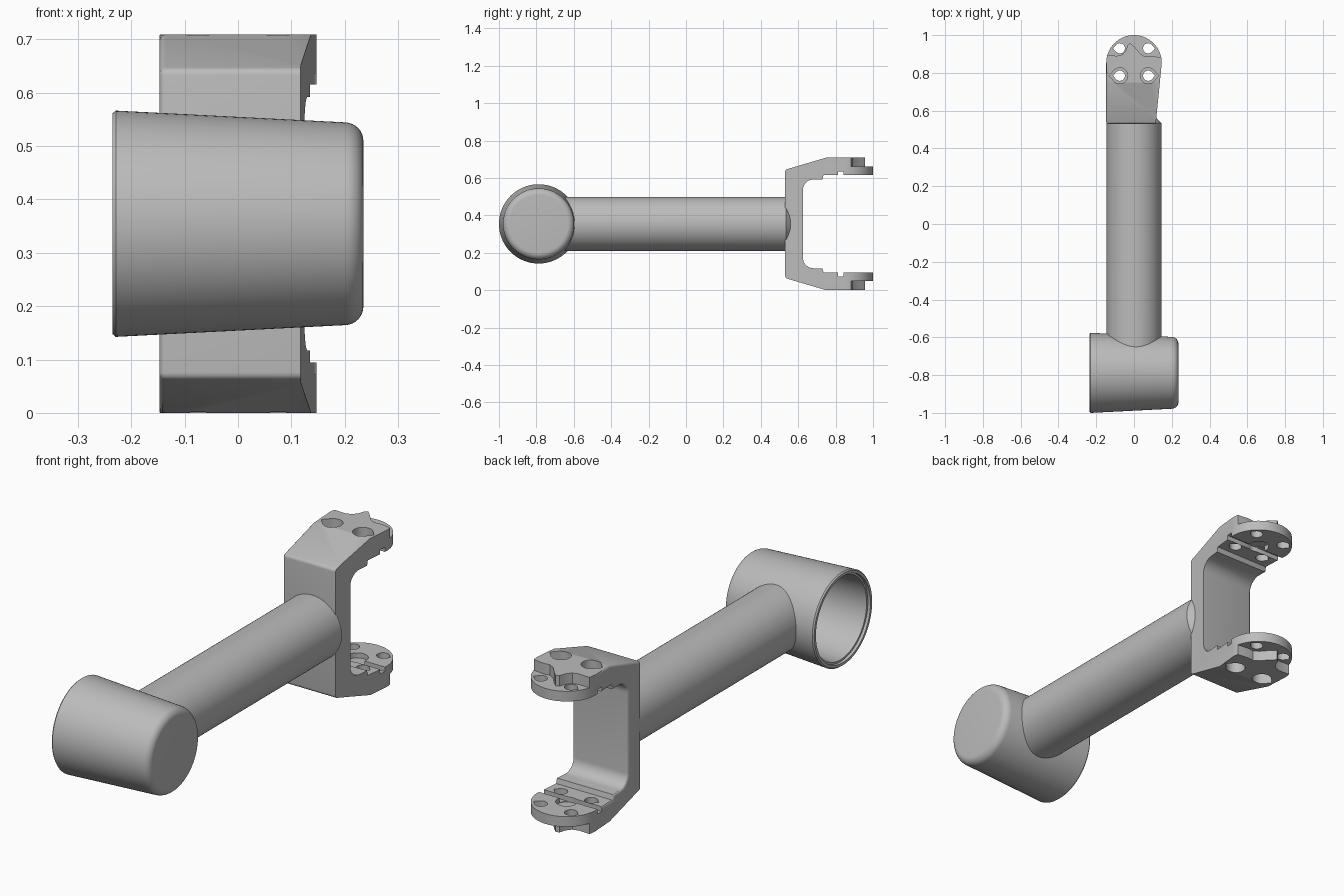
import bpy, bmesh
from math import sin, cos, pi, radians
from mathutils import Vector

if "Cube" in bpy.data.objects:
    bpy.data.objects.remove(bpy.data.objects["Cube"])

H = 0.709            # overall height, mirrored about the middle
MID = H / 2
CUP_Y = -0.788

grey = bpy.data.materials.new("plain_grey")
grey.use_nodes = True
COLOUR = (0.5, 0.5, 0.5, 1)
grey.diffuse_color = COLOUR
grey.node_tree.nodes["Principled BSDF"].inputs["Base Color"].default_value = COLOUR


def make(name, bm):
    bmesh.ops.recalc_face_normals(bm, faces=bm.faces)
    mesh = bpy.data.meshes.new(name)
    bm.to_mesh(mesh)
    bm.free()
    mesh.materials.append(grey)
    ob = bpy.data.objects.new(name, mesh)
    bpy.context.collection.objects.link(ob)
    return ob


def prism(name, points, axis, lo, hi):
    """Extrude a closed outline along x (points are y, z) or z (points are x, y)."""
    bm = bmesh.new()
    place = (lambda p: (lo, *p)) if axis == "x" else (lambda p: (*p, lo))
    face = bm.faces.new([bm.verts.new(place(p)) for p in points])
    grown = bmesh.ops.extrude_face_region(bm, geom=[face])["geom"]
    move = Vector((hi - lo, 0, 0)) if axis == "x" else Vector((0, 0, hi - lo))
    bmesh.ops.translate(bm, vec=move, verts=[v for v in grown if isinstance(v, bmesh.types.BMVert)])
    return make(name, bm)


def lathe(name, points, axis, centre, steps=96):
    """Spin a profile of (distance along axis, radius) that starts and ends on the axis."""
    bm = bmesh.new()
    rings = []
    for d, r in points:
        ring = []
        for i in range(steps if r else 1):
            u, v = r * cos(2 * pi * i / steps), r * sin(2 * pi * i / steps)
            co = Vector((d, u, v)) if axis == "x" else Vector((u, d, v))
            ring.append(bm.verts.new(co + Vector(centre)))
        rings.append(ring)
    for a, b in zip(rings, rings[1:]):
        for i in range(steps):
            j = (i + 1) % steps
            corners = [a[i % len(a)], a[j % len(a)], b[j % len(b)], b[i % len(b)]]
            bm.faces.new(list(dict.fromkeys(corners)))
    return make(name, bm)


def arc(cx, cy, r, start, end, n):
    angles = [radians(start + (end - start) * i / n) for i in range(n + 1)]
    return [(cx + r * cos(a), cy + r * sin(a)) for a in angles]


def combine(ob, cutter, operation="DIFFERENCE"):
    """Apply a boolean, then discard the cutter."""
    mod = ob.modifiers.new("cut", "BOOLEAN")
    mod.object, mod.operation, mod.solver = cutter, operation, "EXACT"
    bpy.context.view_layer.update()
    result = bpy.data.meshes.new_from_object(ob.evaluated_get(bpy.context.evaluated_depsgraph_get()))
    ob.modifiers.clear()
    ob.data = result
    bpy.data.objects.remove(cutter)


def cut_both(ob, outline, lo, hi):
    """Cut the same outline into the upper and the lower arm."""
    for a, b in ((lo, hi), (H - hi, H - lo)):
        combine(ob, prism("cutter", outline, "z", a, b))


def teardrop(x, y, r):
    side = 1 if x > 0 else -1
    return [(x + side * u, y + v) for u, v in arc(0, 0, r, 45, 315, 24) + [(r * 1.35, 0)]]


# Hollow, slightly tapered end cup, open towards -x
cup_profile = [(0.235, 0)] + arc(0.2, 0.155, 0.035, 0, 86, 8) + [
    (-0.229, 0.212), (-0.235, 0.207), (-0.235, 0.195), (-0.222, 0.195),
    (-0.222, 0.186), (0.19, 0.165), (0.2, 0.155), (0.2, 0)]
end_cup = lathe("end_cup", cup_profile, "x", (0, CUP_Y, MID))

# Straight tube with a chamfered end, trimmed to fit the cup
tube = lathe("tube", [(-0.75, 0), (-0.75, 0.145), (0.535, 0.145), (0.56, 0.118), (0.56, 0)],
             "y", (0, 0, MID))
combine(tube, lathe("cutter", [(-0.3, 0), (-0.3, 0.207), (0.3, 0.177), (0.3, 0)],
                    "x", (0, CUP_Y, MID)))

# Fork bracket: side profile, mirrored top to bottom
inner = [(1.05, 0.615), (0.735, 0.615), (0.73, 0.592)] + arc(0.682, 0.535, 0.057, 90, 180, 8)
outer = arc(0.545, 0.633, 0.015, 180, 105, 4) + [(0.75, H), (1.05, H)]
upper = inner + [(y, H - z) for y, z in reversed(inner)]
lower = [(y, H - z) for y, z in reversed(outer)]
fork = prism("fork_bracket", upper + lower + outer, "x", -0.2, 0.2)

# Plan outline with a rounded end and one tapered side
plan = [(-0.147, 0.5), (0.116, 0.5), (0.118, 0.56)] + arc(0, 0.853, 0.147, 0, 180, 40)
combine(fork, prism("cutter", plan, "z", -0.1, 0.9), "INTERSECT")

# Soften the long edges on the straight side
bm = bmesh.new()
bm.from_mesh(fork.data)
edges = [e for e in bm.edges if all(v.co.x < -0.14 and v.co.y < 0.86 for v in e.verts)
         and len(e.link_faces) == 2 and e.calc_face_angle(0) > 0.6]
bmesh.ops.bevel(bm, geom=edges, offset=0.011, segments=3, profile=0.5, affect="EDGES")
bm.to_mesh(fork.data)
bm.free()

# Wavy step that leaves a thinner round tip on each arm
step = [(-0.2, 0.897), (-0.09, 0.89), (-0.06, 0.898), (-0.042, 0.92), (-0.032, 0.95),
        (-0.018, 0.957), (0.005, 0.935), (0.035, 0.9), (0.06, 0.886), (0.09, 0.889),
        (0.2, 0.876), (0.2, 1.1), (-0.2, 1.1)]
cut_both(fork, step, 0.661, 0.8)

# Screw holes and their pointed counterbores
for x in (-0.075, 0.075):
    cut_both(fork, teardrop(x, 0.785, 0.042), 0.655, 0.8)
    for y in (0.785, 0.93):
        cut_both(fork, teardrop(x, y, 0.027), 0.55, 0.8)

# Shallow cross groove and round socket on the inner faces
cut_both(fork, [(-0.2, 0.812), (0.2, 0.812), (0.2, 0.842), (-0.2, 0.842)], 0.55, 0.636)
cut_both(fork, arc(0, 0.853, 0.045, 0, 350, 35), 0.55, 0.638)

# Smooth shading with sharp edges kept
for ob in (end_cup, tube, fork):
    bpy.ops.object.select_all(action="DESELECT")
    ob.select_set(True)
    bpy.context.view_layer.objects.active = ob
    bpy.ops.object.shade_smooth_by_angle(angle=radians(30))
